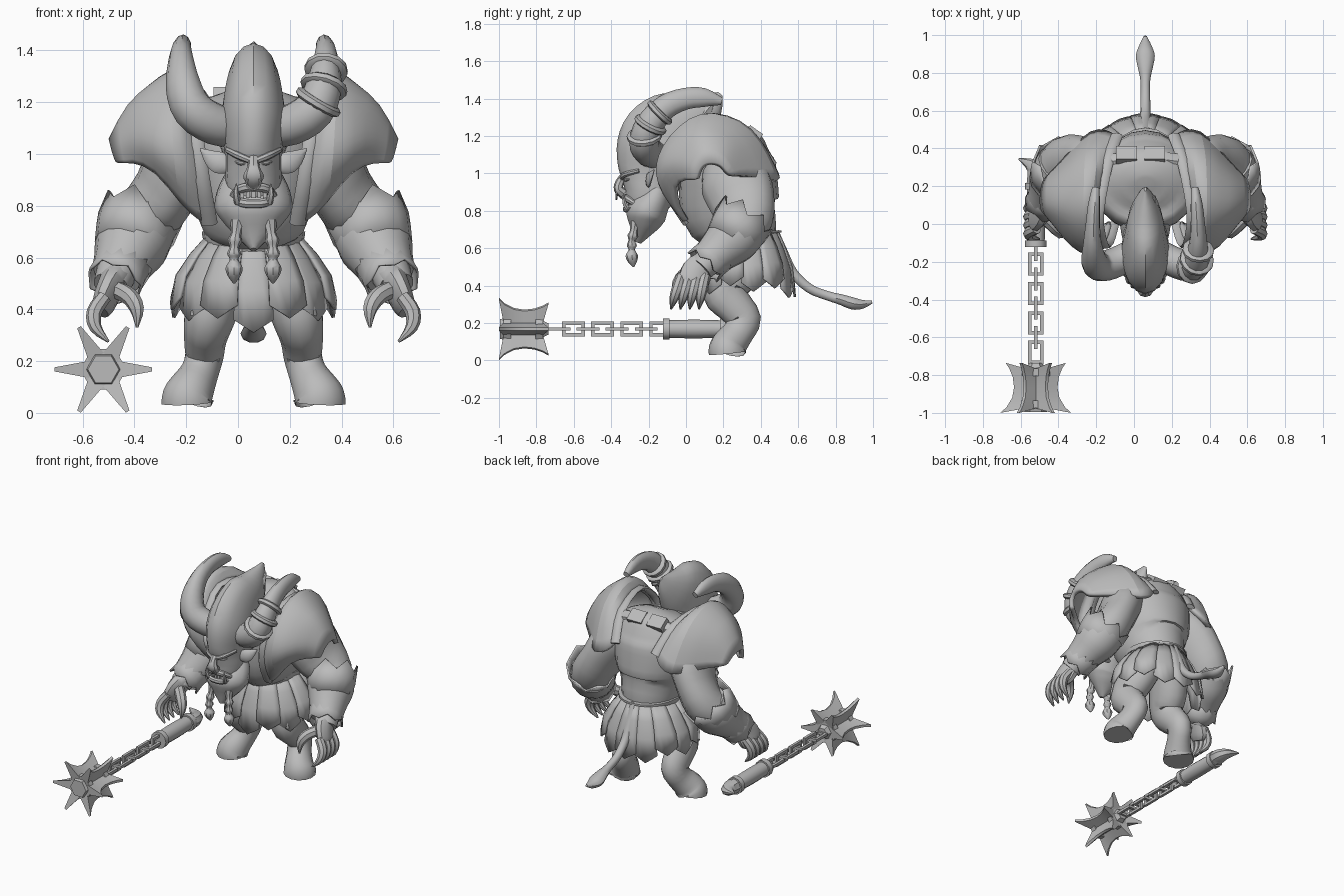
import bpy, bmesh, math
from mathutils import Vector, Matrix

CX = 0.06                       # body symmetry plane
SIDES = ((1, "left"), (-1, "right"))
grey = bpy.data.materials.new("stone_grey")
grey.diffuse_color = (0.5, 0.5, 0.5, 1)


def finish(name, bm, s=1, thick=0, sub=0, angle=40):
    """Mirror by s, shift to the symmetry plane and make the object."""
    for v in bm.verts:
        v.co.x = CX + s * v.co.x
    bmesh.ops.recalc_face_normals(bm, faces=bm.faces)
    me = bpy.data.meshes.new(name)
    bm.to_mesh(me)
    bm.free()
    me.materials.append(grey)
    me.shade_smooth()
    me.set_sharp_from_angle(angle=math.radians(angle))
    ob = bpy.data.objects.new(name, me)
    bpy.context.collection.objects.link(ob)
    if sub:
        ob.modifiers.new("smooth", "SUBSURF").levels = sub
        ob.modifiers["smooth"].render_levels = sub
    if thick:
        ob.modifiers.new("thickness", "SOLIDIFY").thickness = thick
    return ob


def resample(pts, n):
    """Catmull-Rom interpolation of equal-length tuples."""
    p = [Vector(q) for q in pts]
    out = []
    for i in range(len(p) - 1):
        a, b, c, d = p[max(i - 1, 0)], p[i], p[i + 1], p[min(i + 2, len(p) - 1)]
        for k in range(n):
            t = k / n
            out.append(0.5 * (2 * b + (c - a) * t + (2 * a - 5 * b + 4 * c - d) * t * t
                              + (3 * b - a - 3 * c + d) * t ** 3))
    return out + [p[-1]]


def grid(bm, rows, closed=False):
    vs = [[bm.verts.new(c) for c in r] for r in rows]
    n = len(rows[0])
    for r0, r1 in zip(vs, vs[1:]):
        for j in range(n if closed else n - 1):
            k = (j + 1) % n
            bm.faces.new((r0[j], r0[k], r1[k], r1[j]))
    return vs


def tube(name, pts, s=1, sides=12, n=3, ref=(1, 0, 0), jag=0, caps=True, thick=0, angle=40):
    """Tube through (x, y, z, rx, ry) points; jag makes a toothed end."""
    pts = [q if len(q) == 5 else (*q, q[3]) for q in pts]
    p = [Vector(q) for q in resample(pts, n)]
    a, rows = Vector(ref), []
    for i, q in enumerate(p):
        t = (p[min(i + 1, len(p) - 1)].to_3d() - p[max(i - 1, 0)].to_3d()).normalized()
        a = (a - t * a.dot(t)).normalized()
        b = t.cross(a)
        ring = []
        for k in range(sides):
            w = 2 * math.pi * k / sides
            c = q.to_3d() + a * max(q[3], .002) * math.cos(w) + b * max(q[4], .002) * math.sin(w)
            if jag and i == len(p) - 1:
                c += t * jag * (1 if k % 2 else -0.4)
            ring.append(c)
        rows.append(ring)
    bm = bmesh.new()
    vs = grid(bm, rows, True)
    if caps:
        bm.faces.new(vs[0])
        bm.faces.new(vs[-1])
    return finish(name, bm, s, thick, angle=angle)


def boxes(name, items, s=1, rot=None):
    """One object of boxes given as (centre, size)."""
    bm = bmesh.new()
    for c, d in items:
        m = Matrix.Translation(c) @ (rot or Matrix()) @ Matrix.Diagonal((*d, 1))
        bmesh.ops.create_cube(bm, size=1, matrix=m)
    return finish(name, bm, s)


def vertical(name, secs, **kw):
    """Loft of (z, front_y, back_y, half_width) sections."""
    return tube(name, [(0, (f + b) / 2, z, w, (b - f) / 2) for z, f, b, w in secs], **kw)


# torso, neck and belt
vertical("torso", [(.54, .14, .45, .15), (.62, .12, .47, .165), (.7, .08, .49, .19), (.8, -.02, .5, .23),
                   (.95, -.04, .49, .27), (1.08, -.04, .47, .28), (1.17, .02, .42, .24),
                   (1.22, .09, .33, .14), (1.235, .16, .25, .05)], sides=20)
tube("neck", [(0, .16, 1.08, .13), (0, 0, 1.05, .135), (0, -.14, 1.0, .105)])
vertical("belt", [(.64, .09, .5, .18), (.67, .07, .51, .195), (.7, .07, .51, .2)], sides=20)

# head with swept-back mane
vertical("head", [(.79, -.29, -.12, .07), (.84, -.32, -.08, .1), (.9, -.33, -.05, .11), (.96, -.345, -.02, .11),
                  (1.01, -.37, .02, .112), (1.1, -.38, .08, .128), (1.17, -.355, .13, .122),
                  (1.24, -.26, .18, .106), (1.3, -.1, .2, .086), (1.37, .06, .21, .045),
                  (1.425, .17, .2, .006)], sides=16)
for i, (x, y, z, h) in enumerate([(.03, .0, 1.28, 1.37), (.035, .1, 1.32, 1.385), (-.03, .05, 1.3, 1.37)]):
    tube(f"mane_lock_{i + 1}", [(x * .5, y - .05, z - .05, .06), (x, y, z, .04), (x * 1.4, y + .05, h, .004)], sides=6)
tube("nose", [(0, -.33, .99, .02), (0, -.355, .95, .024), (0, -.36, .915, .04, .026), (0, -.33, .89, .03)], sides=8)
tube("nose_ring", [(.027 * math.cos(w), -.372, .888 + .027 * math.sin(w), .005)
                   for w in [k * math.pi / 6 for k in range(13)]], sides=6, n=1, ref=(0, 1, 0))
tube("upper_lip", [(-.085, -.26, .83, .014), (-.05, -.315, .865, .018), (0, -.328, .872, .018),
                   (.05, -.315, .865, .018), (.085, -.26, .83, .014)], sides=8, ref=(0, 0, 1))
tube("lower_lip", [(-.08, -.26, .83, .014), (-.045, -.312, .812, .018), (0, -.32, .808, .018),
                   (.045, -.312, .812, .018), (.08, -.26, .83, .014)], sides=8, ref=(0, 0, 1))
boxes("teeth", [((x * .022, -.325 + abs(x) * .005, .842), (.015, .014, .025)) for x in (-2, -1, 0, 1, 2)])

# beard
vertical("beard", [(.92, -.22, -.08, .112), (.86, -.26, -.08, .14), (.79, -.32, -.1, .15), (.74, -.32, -.13, .12),
                   (.69, -.3, -.18, .075), (.63, -.28, -.24, .012)], sides=14)

for s, side in SIDES:
    # facial details
    tube(side + "_brow", [(.012, -.342, .975, .013), (.06, -.325, .995, .015), (.1, -.25, 1.015, .012)],
         s, 8, ref=(0, 0, 1))
    tube(side + "_eye", [(.03, -.327, .962, .004), (.05, -.32, .965, .009), (.07, -.3, .97, .004)],
         s, 8, ref=(0, 0, 1))
    tube(side + "_tusk", [(.06, -.31, .81, .014), (.068, -.33, .845, .012), (.066, -.33, .885, .002)], s, 6)
    tube(side + "_ear", [(.09, -.2, .95, .015, .025), (.13, -.2, .965, .015, .042), (.165, -.19, .985, .012, .032),
                         (.205, -.17, 1.02, .003)], s, 8, ref=(0, 1, 0))
    # beard braid of stacked beads
    tube(side + "_braid", [(.06, -.27, .74, .03), (.068, -.28, .69, .02), (.072, -.285, .665, .028),
                           (.074, -.29, .64, .018), (.075, -.29, .615, .027), (.075, -.29, .592, .017),
                           (.075, -.29, .56, .033), (.075, -.285, .53, .025), (.075, -.28, .5, .004)], s, 8)
    # curved horn
    tube(side + "_horn", [(.06, -.15, 1.1, .075), (.15, -.2, 1.115, .08), (.235, -.225, 1.17, .08),
                          (.27, -.195, 1.26, .075, .07), (.28, -.11, 1.355, .066, .05), (.278, .0, 1.4, .058, .038),
                          (.272, .1, 1.405, .05, .032), (.262, .19, 1.385, .02)], s, 12, ref=(0, 1, 0))
    # shoulder shell: front-to-back arcs at growing distance from the centre
    arcs = [[(.17, 0, .73), (.2, -.1, .9), (.23, -.1, 1.1), (.25, .06, 1.25), (.2, .33, 1.21), (.15, .47, 1.05)],
            [(.21, -.02, .74), (.24, -.14, .92), (.27, -.13, 1.14), (.28, .08, 1.32), (.25, .35, 1.26), (.2, .5, 1)],
            [(.28, -.05, .8), (.3, -.17, .95), (.31, -.14, 1.15), (.32, .08, 1.35), (.32, .37, 1.24), (.29, .51, .95)],
            [(.38, -.07, .94), (.39, -.14, 1.02), (.39, -.09, 1.15), (.4, .08, 1.28), (.4, .3, 1.2), (.39, .4, .98)],
            [(.47, 0, .97), (.48, -.02, 1.06), (.48, .02, 1.15), (.49, .1, 1.21), (.49, .23, 1.15), (.48, .3, .99)],
            [(.53, .05, .96), (.545, .06, 1), (.555, .08, 1.04), (.56, .12, 1.06), (.555, .19, 1.05), (.54, .24, .99)]]
    bm = bmesh.new()
    grid(bm, [resample(a, 2) for a in arcs])
    finish(side + "_shoulder_shell", bm, s, thick=.03, sub=1)
    tube(side + "_shell_trim", [(*q, .032, .016) for q in arcs[0]], s, 8)
    # arm, forearm wrap and toothed cuffs
    tube(side + "_arm", [(.2, .22, 1.03, .12, .15), (.28, .26, .96, .135, .19), (.345, .3, .85, .12, .18),
                         (.42, .32, .74, .125, .145), (.475, .25, .65, .125), (.52, .15, .56, .085),
                         (.55, .08, .49, .07)], s, 14)
    tube(side + "_bracer", [(.435, .31, .72, .14), (.47, .25, .655, .145), (.5, .18, .59, .12),
                            (.53, .12, .535, .1)], s, 14)
    tube(side + "_elbow_cuff", [(.49, .22, .63, .13), (.465, .265, .69, .15), (.44, .305, .745, .163)], s, 14,
         n=1, jag=.045, caps=False, thick=.012)
    tube(side + "_wrist_cuff", [(.495, .18, .585, .112), (.52, .13, .54, .108), (.535, .1, .51, .112)], s, 12,
         n=1, jag=.02, caps=False, thick=.01)
    # hand
    tube(side + "_palm", [(.53, .1, .53, .06, .06), (.555, .06, .48, .05, .085), (.58, .04, .42, .042, .085),
                          (.59, .03, .39, .03, .06)], s, 10)
    for i in range(4):
        tube(f"{side}_finger_{i + 1}", [(.575, -.025 + .042 * i, .45, .028), (.615, -.045 + .044 * i, .39, .03),
                                        (.61, -.065 + .047 * i, .33, .024), (.56, -.08 + .05 * i, .275, .005)], s, 8)
    tube(side + "_thumb", [(.54, .04, .48, .035), (.48, -.02, .45, .034), (.45, -.05, .4, .028),
                           (.45, -.06, .33, .005)], s, 8)
    # bent leg and hoof
    tube(side + "_leg", [(.10, .31, .6, .12, .14), (.14, .25, .48, .115, .145), (.17, .2, .37, .1, .12),
                         (.185, .26, .29, .083, .1), (.19, .31, .22, .075, .092), (.21, .28, .15, .075, .085),
                         (.24, .235, .09, .09, .095), (.254, .222, .06, .1, .1), (.255, .222, .04, .103, .1)], s, 14)

# three bands wound around one horn
for i, (x, y, z, r) in enumerate([(.25, -.222, 1.2, .095), (.272, -.19, 1.26, .092), (.28, -.14, 1.325, .084)]):
    d = Vector([(.5, -.1, .85), (.25, .45, .85), (.1, .7, .7)][i]) * .018
    c = Vector((x, y, z))
    tube(f"horn_band_{i + 1}", [(*(c - d), r - .012), (*(c - d * .5), r), (*(c + d * .5), r), (*(c + d), r - .012)],
         n=1, ref=(0, 1, 0))

# strap with pouches across the upper back
tube("back_strap", [(-.2, .34, 1.19, .035, .02), (0, .36, 1.215, .035, .02), (.2, .34, 1.19, .035, .02)],
     sides=8, ref=(0, .7, -.5))
boxes("strap_pouches", [((x, .365, 1.215), (.11, .085, .045)) for x in (-.1, .05)],
      rot=Matrix.Rotation(math.radians(-35), 4, "X"))

# skirt of overlapping pointed panels
for k in range(14):
    w0 = 2 * math.pi * (k + .5) / 14
    low = .36 + .06 * abs(math.cos(w0)) + (.03 if k % 2 else 0)
    rows = []
    for t in (0, .3, .65, 1):
        row = []
        for u in (-1, -.5, 0, .5, 1):
            w = w0 + u * .25
            f = math.sin(t * math.pi / 2) + .05 * (1 - abs(u)) + .04 * (k % 2)
            z = .685 + (low - .685) * t - (.05 * (1 - abs(u)) if t == 1 else 0)
            row.append((math.cos(w) * (.175 + .14 * f), .3 + math.sin(w) * (.19 + .09 * f), z))
        rows.append(row)
    bm = bmesh.new()
    grid(bm, rows)
    finish(f"skirt_panel_{k + 1}", bm, thick=.012)

# tail with leaf-shaped tuft
tube("tail", [(0, .46, .68, .04), (0, .51, .58, .035), (0, .57, .47, .028), (0, .66, .385, .026),
              (0, .76, .345, .026), (0, .83, .325, .04, .03), (0, .89, .305, .05, .034), (0, .94, .3, .035, .026),
              (0, .995, .312, .008)], sides=10)

# flail: handle, hooked pommel, chain and finned head
FX, FZ = -.58, .168
tube("flail_handle", [(FX, -.1, FZ, .047), (FX, .05, FZ, .05), (FX, .2, FZ, .046)], sides=12)
for i, y in enumerate((-.105, .2)):
    tube(f"handle_collar_{i + 1}", [(FX, y - .018, FZ, .057), (FX, y + .018, FZ, .057)], n=1)
tube("pommel_hook", [(FX, .2, FZ, .05), (FX + .005, .26, FZ, .05, .045), (FX - .02, .31, FZ + .005, .038, .03),
                     (FX - .09, .345, FZ + .02, .004)], sides=8)
for i in range(8):
    y, flat = -.135 - .0777 * i, i % 2
    parts = []
    for e in (-1, 1):
        off, bar, end = e * .031, (.018, .12, .018), (.08, .018, .018)
        c1, c2 = (off, 0, 0), (0, e * .052, 0)
        if not flat:            # turn this link on edge
            c1, end = (0, 0, off), (.018, .018, .08)
        for c, d in ((c1, bar), (c2, end)):
            parts.append(((FX + c[0], y + c[1], FZ + c[2]), d))
    boxes(f"chain_link_{i + 1}", parts)
core = [(-.995, .06), (-.975, .066), (-.975, .09), (-.935, .09), (-.935, .075), (-.805, .075),
        (-.805, .09), (-.765, .09), (-.765, .05), (-.735, .035)]
bm = bmesh.new()
vs = grid(bm, [[(FX + r * math.cos(k * math.pi / 3), y, FZ + r * math.sin(k * math.pi / 3)) for k in range(6)]
               for y, r in core], True)
bm.faces.new(vs[0])
bm.faces.new(vs[-1])
finish("flail_core", bm, angle=20)
for k in range(6):
    w = k * math.pi / 3
    out, tan = Vector((math.cos(w), 0, math.sin(w))), Vector((-math.sin(w), 0, math.cos(w)))
    rows = []
    for y, yi, r in [(-1, -.975, .188), (-.97, -.955, .155), (-.92, -.91, .125), (-.865, -.865, .115),
                     (-.81, -.815, .122), (-.765, -.785, .14), (-.735, -.765, .16)]:
        rows.append([Vector((FX, yy, FZ)) + out * rr + tan * h
                     for rr, h, yy in ((.055, -.033, yi), (r, -.008, y), (r, .008, y), (.055, .033, yi))])
    bm = bmesh.new()
    vs = grid(bm, rows, True)
    bm.faces.new(vs[0])
    bm.faces.new(vs[-1])
    finish(f"flail_fin_{k + 1}", bm, angle=30)
